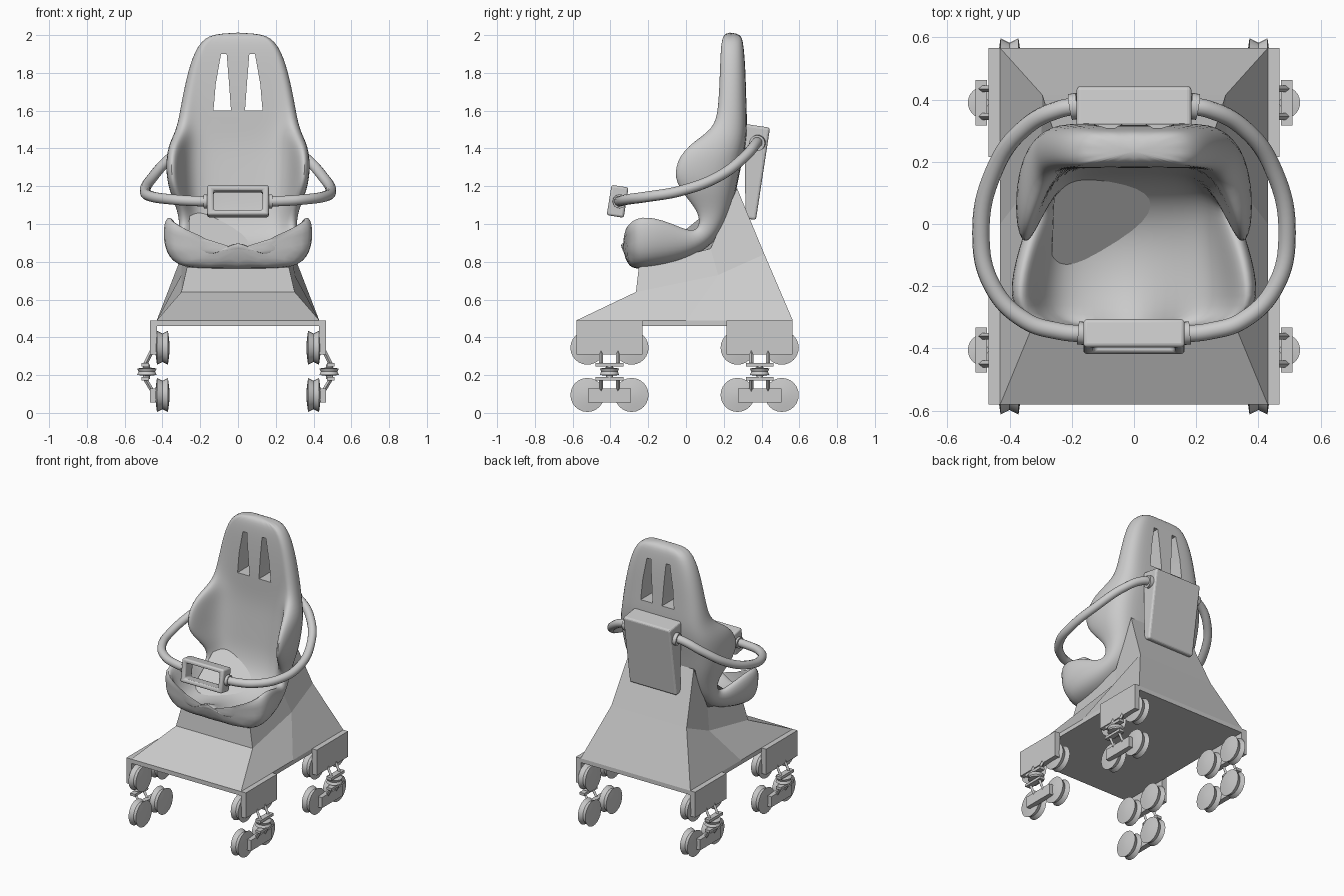
import bpy, bmesh, math
from mathutils import Vector, Matrix

cube = bpy.data.objects.get("Cube")
if cube:
    bpy.data.objects.remove(cube)

grey = bpy.data.materials.new("light_grey")
grey.use_nodes = True
grey.diffuse_color = (0.6, 0.6, 0.6, 1)
grey.node_tree.nodes["Principled BSDF"].inputs["Base Color"].default_value = (0.6, 0.6, 0.6, 1)


def finish(name, bm, smooth=None):
    bmesh.ops.recalc_face_normals(bm, faces=bm.faces)
    mesh = bpy.data.meshes.new(name)
    bm.to_mesh(mesh)
    bm.free()
    mesh.materials.append(grey)
    ob = bpy.data.objects.new(name, mesh)
    bpy.context.collection.objects.link(ob)
    if smooth:
        for p in mesh.polygons:
            p.use_smooth = True
        mesh.set_sharp_from_angle(angle=math.radians(smooth))
    return ob


def modify(ob, kind, **settings):
    m = ob.modifiers.new(kind.lower(), kind)
    for k, v in settings.items():
        setattr(m, k, v)
    bpy.context.view_layer.objects.active = ob
    bpy.ops.object.modifier_apply(modifier=m.name)


def loft(rings, bm=None):
    """Skin closed rings of equal length and cap both ends."""
    bm = bm or bmesh.new()
    rows = [[bm.verts.new(p) for p in r] for r in rings]
    n = len(rows[0])
    for a, b in zip(rows, rows[1:]):
        for i in range(n):
            j = (i + 1) % n
            bm.faces.new((a[i], a[j], b[j], b[i]))
    bm.faces.new(rows[0])
    bm.faces.new(rows[-1])
    return bm


def box(name, lo, hi):
    ring = [(lo[0], lo[1]), (hi[0], lo[1]), (hi[0], hi[1]), (lo[0], hi[1])]
    return finish(name, loft([[(x, y, z) for x, y in ring] for z in (lo[2], hi[2])]))


def rod(name, a, b, r, sides=16):
    a, b = Vector(a), Vector(b)
    bm = bmesh.new()
    rot = (b - a).to_track_quat('Z', 'Y').to_matrix().to_4x4()
    bmesh.ops.create_cone(bm, cap_ends=True, segments=sides, radius1=r, radius2=r,
                          depth=(b - a).length, matrix=Matrix.Translation((a + b) / 2) @ rot)
    return finish(name, bm, 40)


def wheel(name, centre, r, half, axis):
    """Domed roller with a V groove around its rim."""
    dome = [(0.2, 1.12), (0.6, 1.0), (0.87, 0.9), (1.0, 0.85)]
    prof = [(q * r, -h * half) for q, h in dome] + [(0.84 * r, 0)]
    prof += [(q * r, h * half) for q, h in reversed(dome)]
    rings = []
    for q, h in prof:
        ring = []
        for k in range(24):
            a = k * math.tau / 24
            p = (q * math.cos(a), q * math.sin(a), h)
            if axis == 'X':
                p = (p[2], p[0], p[1])
            ring.append(Vector(centre) + Vector(p))
        rings.append(ring)
    return finish(name, loft(rings), 35)


# Pedestal: levels of (half width, y, z) from front to back
levels = [
    [(0.43, -0.58, 0.46), (0.43, 0.0, 0.46), (0.43, 0.565, 0.46)],
    [(0.43, -0.58, 0.49), (0.43, 0.0, 0.49), (0.43, 0.565, 0.49)],
    [(0.30, -0.265, 0.64), (0.30, 0.17, 0.73), (0.295, 0.415, 0.84)],
    [(0.27, -0.25, 0.77), (0.26, 0.13, 0.87), (0.25, 0.27, 1.19)],
]
finish("pedestal", loft([[(x, y, z) for x, y, z in lv] +
                         [(-x, y, z) for x, y, z in reversed(lv)] for lv in levels]))

# Seat shell stations: front y z, back y z, half width, wing y z, centre bump
stations = [
    (-0.345, 0.815, -0.32, 0.765, 0.36, 0.00, 0.17, 0.19),
    (-0.24, 0.82, -0.22, 0.76, 0.41, 0.00, 0.24, 0.05),
    (-0.08, 0.83, -0.05, 0.79, 0.37, 0.00, 0.18, 0),
    (0.04, 0.87, 0.07, 0.84, 0.33, -0.02, 0.09, 0),
    (0.12, 0.95, 0.17, 0.92, 0.31, -0.05, 0.03, 0),
    (0.155, 1.07, 0.235, 1.05, 0.315, -0.09, 0.0, 0),
    (0.165, 1.17, 0.265, 1.17, 0.37, -0.22, 0.02, 0),
    (0.175, 1.28, 0.285, 1.28, 0.385, -0.25, 0.02, 0),
    (0.185, 1.40, 0.315, 1.40, 0.375, -0.19, 0.02, 0),
    (0.185, 1.50, 0.325, 1.50, 0.325, -0.04, 0, 0),
    (0.18, 1.62, 0.32, 1.62, 0.305, -0.01, 0, 0),
    (0.18, 1.82, 0.315, 1.82, 0.265, 0, 0, 0),
    (0.185, 1.95, 0.305, 1.95, 0.215, 0, 0, 0),
    (0.20, 2.015, 0.29, 2.015, 0.14, 0, 0, 0),
]
# Half section: share of width, blend towards back, share of wing
section = [(0, 0, 0), (0.35, 0, 0), (0.66, 0, 0.08), (0.8, 0, 0.65), (0.9, 0, 1.05),
           (1.0, 0.2, 0.95), (1.0, 0.65, 0.4), (0.84, 1, 0.04), (0.45, 1, 0), (0, 1, 0)]
rings = []
for fy, fz, by, bz, w, wy, wz, bump in stations:
    half = []
    for u, t, f in section:
        up = bump if u == 0 and t == 0 else 0
        half.append((u * w, fy + (by - fy) * t + f * wy - 0.3 * up,
                     fz + (bz - fz) * t + f * wz + up))
    rings.append(half + [(-x, y, z) for x, y, z in half[-2:0:-1]])
seat = finish("seat_shell", loft(rings), 180)
modify(seat, 'SUBSURF', levels=2)

# Strap slots through the headrest
for s in (-1, 1):
    outline = [(0.037, 1.6), (0.13, 1.6), (0.118, 1.74), (0.09, 1.9), (0.06, 1.9), (0.047, 1.74)]
    cutter = finish("slot_cutter", loft([[(s * x, y, z) for x, z in outline] for y in (0, 0.5)]))
    modify(seat, 'BOOLEAN', operation='DIFFERENCE', object=cutter, solver='EXACT')
    bpy.data.objects.remove(cutter)
seat.data.set_sharp_from_angle(angle=math.radians(45))

# Wedge-shaped housing behind the backrest
side = [(0.31, 1.53), (0.445, 1.51), (0.37, 1.02), (0.315, 1.03)]
housing = finish("rear_housing", loft([[(x, y, z) for y, z in side] for x in (-0.185, 0.185)]))
modify(housing, 'BEVEL', width=0.014, segments=3)

# Lap bar: two mirrored tubes with end collars
path = [(0.17, 0.38, 1.435), (0.235, 0.37, 1.425), (0.35, 0.31, 1.355), (0.45, 0.17, 1.25),
        (0.492, -0.03, 1.175), (0.455, -0.2, 1.145), (0.35, -0.31, 1.13),
        (0.24, -0.345, 1.122), (0.14, -0.355, 1.12)]
for s, label in ((1, "left"), (-1, "right")):
    curve = bpy.data.curves.new(label + "_lap_bar", 'CURVE')
    curve.dimensions = '3D'
    curve.bevel_depth = 0.028
    curve.bevel_resolution = 4
    curve.resolution_u = 8
    sp = curve.splines.new('BEZIER')
    sp.bezier_points.add(len(path) - 1)
    for bp, (x, y, z) in zip(sp.bezier_points, path):
        bp.co = (s * x, y, z)
        bp.handle_left_type = bp.handle_right_type = 'AUTO'
    curve.materials.append(grey)
    bar = bpy.data.objects.new(label + "_lap_bar", curve)
    bpy.context.collection.objects.link(bar)
    rod(label + "_rear_collar", (s * 0.18, 0.38, 1.43), (s * 0.205, 0.376, 1.428), 0.042, 24)
    rod(label + "_front_collar", (s * 0.155, -0.352, 1.12), (s * 0.18, -0.35, 1.12), 0.037, 24)

# Grip: tilted rectangular frame
tilt = 0.16
loops = []
for hx, hz, y in ((0.163, 0.08, -0.045), (0.163, 0.08, 0.045), (0.13, 0.052, 0.045), (0.13, 0.052, -0.045)):
    ring = []
    for sx, sz in ((1, 1), (-1, 1), (-1, -1), (1, -1)):
        z = sz * hz
        ring.append((sx * hx, -0.362 + y + z * tilt, 1.12 + z - y * tilt))
    loops.append(ring)
bm = bmesh.new()
rows = [[bm.verts.new(p) for p in r] for r in loops]
for k in range(4):
    a, b = rows[k], rows[(k + 1) % 4]
    for i in range(4):
        bm.faces.new((a[i], a[i - 1], b[i - 1], b[i]))
grip = finish("grip_frame", bm, 30)
modify(grip, 'BEVEL', width=0.012, segments=3)

# Four wheel carriers
for s, lr in ((1, "left"), (-1, "right")):
    for cy, fb in ((-0.405, "front"), (0.39, "rear")):
        tag = fb + "_" + lr + "_"

        def block(name, x0, x1, dy, z0, z1):
            box(tag + name, (min(s * x0, s * x1), cy - dy, z0), (max(s * x0, s * x1), cy + dy, z1))

        block("bracket", 0.428, 0.467, 0.175, 0.31, 0.49)
        block("lower_beam", 0.428, 0.465, 0.115, 0.055, 0.13)
        block("upper_plate", 0.472, 0.51, 0.073, 0.245, 0.265)
        block("lower_plate", 0.472, 0.51, 0.073, 0.172, 0.19)
        wheel(tag + "side_roller", (s * 0.482, cy, 0.218), 0.052, 0.02, 'Z')
        rod(tag + "roller_pin", (s * 0.485, cy, 0.18), (s * 0.485, cy, 0.255), 0.018)
        for dy in (-0.117, 0.117):
            pos = "fore_" if dy < 0 else "aft_"
            wheel(tag + pos + "upper_wheel", (s * 0.4, cy + dy, 0.345), 0.09, 0.034, 'X')
            wheel(tag + pos + "lower_wheel", (s * 0.4, cy + dy, 0.095), 0.09, 0.034, 'X')
            y = cy + dy * 0.38
            rod(tag + pos + "upper_strut", (s * 0.455, y, 0.33), (s * 0.492, y, 0.255), 0.011, 4)
            rod(tag + pos + "lower_strut", (s * 0.45, y, 0.11), (s * 0.492, y, 0.18), 0.011, 4)
